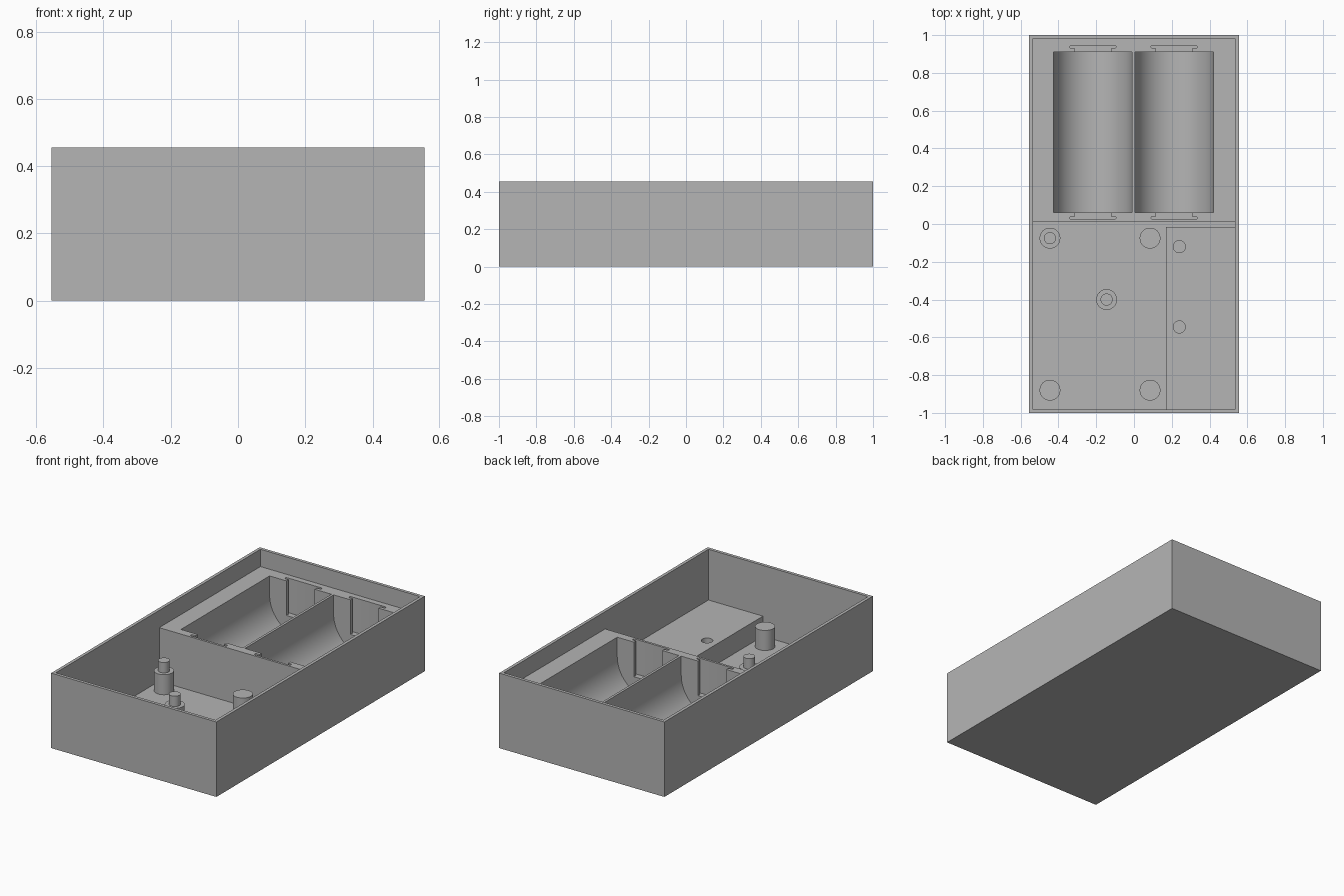
import bpy
import bmesh
from math import cos, sin, pi, radians
from mathutils import Vector

if "Cube" in bpy.data.objects:
    bpy.data.objects.remove(bpy.data.objects["Cube"], do_unlink=True)

GREY = (0.46, 0.46, 0.46, 1)
grey = bpy.data.materials.new("matte grey")
grey.use_nodes = True
grey.diffuse_color = GREY
grey.node_tree.nodes["Principled BSDF"].inputs["Base Color"].default_value = GREY

FLOOR, WALL, HEIGHT = 0.025, 0.027, 0.455
BLOCK_TOP, DECK_TOP, PIN_TOP = 0.35, 0.147, 0.21


def finish(name, bm):
    bmesh.ops.recalc_face_normals(bm, faces=bm.faces[:])
    mesh = bpy.data.meshes.new(name)
    bm.to_mesh(mesh)
    bm.free()
    mesh.materials.append(grey)
    obj = bpy.data.objects.new(name, mesh)
    bpy.context.collection.objects.link(obj)
    return obj


def prism(name, points, direction):
    """Extrude a closed outline of 3D points along a direction."""
    bm = bmesh.new()
    face = bm.faces.new([bm.verts.new(p) for p in points])
    result = bmesh.ops.extrude_face_region(bm, geom=[face], use_keep_orig=True)
    moved = [v for v in result["geom"] if isinstance(v, bmesh.types.BMVert)]
    bmesh.ops.translate(bm, verts=moved, vec=Vector(direction))
    return finish(name, bm)


def box(name, x0, x1, y0, y1, z0, z1):
    outline = [(x0, y0, z0), (x1, y0, z0), (x1, y1, z0), (x0, y1, z0)]
    return prism(name, outline, (0, 0, z1 - z0))


def cylinder(name, x, y, r, z0, z1, sides=40):
    ring = [(x + r * cos(2 * pi * i / sides), y + r * sin(2 * pi * i / sides), z0)
            for i in range(sides)]
    return smooth(prism(name, ring, (0, 0, z1 - z0)))


def activate(obj):
    bpy.ops.object.select_all(action="DESELECT")
    obj.select_set(True)
    bpy.context.view_layer.objects.active = obj


def smooth(obj):
    activate(obj)
    bpy.ops.object.shade_smooth_by_angle(angle=radians(30))
    return obj


def cut(obj, cutter):
    mod = obj.modifiers.new("cut", "BOOLEAN")
    mod.operation = "DIFFERENCE"
    mod.solver = "EXACT"
    mod.object = cutter
    activate(obj)
    bpy.ops.object.modifier_apply(modifier=mod.name)
    bpy.data.objects.remove(cutter, do_unlink=True)


# Open tray: a box whose top is inset and pushed down to the floor
case = box("case", -0.555, 0.555, -1, 1, 0, HEIGHT)
bm = bmesh.new()
bm.from_mesh(case.data)
top = max(bm.faces, key=lambda f: f.calc_center_median().z)
bmesh.ops.inset_region(bm, faces=[top], thickness=WALL)
well = bmesh.ops.extrude_face_region(bm, geom=[top])
bmesh.ops.translate(bm, vec=(0, 0, FLOOR - HEIGHT),
                    verts=[v for v in well["geom"] if isinstance(v, bmesh.types.BMVert)])
bmesh.ops.delete(bm, geom=[f for f in bm.faces if f == top], context="FACES")
bmesh.ops.recalc_face_normals(bm, faces=bm.faces[:])
bm.to_mesh(case.data)
bm.free()

# Battery block with two round-bottomed bays
block = box("battery_block", -0.54, 0.54, 0.01, 0.985, 0.01, BLOCK_TOP)
BAY_R, BAY_Z, BAY_Y0, BAY_Y1 = 0.2075, 0.235, 0.06, 0.91
SLOT_Z, SLOT_R = 0.14, 0.008
for cx in (-0.2175, 0.2125):
    arc = [(cx + BAY_R * cos(pi + pi * i / 40), BAY_Y0, BAY_Z + BAY_R * sin(pi + pi * i / 40))
           for i in range(41)]
    outline = arc + [(cx + BAY_R, BAY_Y0, 0.5), (cx - BAY_R, BAY_Y0, 0.5)]
    cut(block, prism("bay_cutter", outline, (0, BAY_Y1 - BAY_Y0, 0)))
    # T-shaped contact slots at both ends of the bay
    for end, out in ((BAY_Y0, -1), (BAY_Y1, 1)):
        y0, y1 = sorted((end - out * 0.02, end + out * 0.025))
        cut(block, box("neck_cutter", cx - 0.095, cx + 0.095, y0, y1, SLOT_Z, 0.5))
        slot_y = end + out * 0.028
        capsule = []
        for side in (1, -1):
            for i in range(9):
                a = -side * pi / 2 + side * pi * i / 8 if side > 0 else pi / 2 + pi * i / 8
                capsule.append((cx + side * 0.114 + SLOT_R * cos(a),
                                slot_y + SLOT_R * sin(a), SLOT_Z))
        cut(block, prism("slot_cutter", capsule, (0, 0, 0.4)))
smooth(block)

# Raised deck with two screw holes
deck = box("side_deck", 0.17, 0.54, -0.985, -0.015, 0.01, DECK_TOP)
for y in (-0.12, -0.545):
    cut(deck, cylinder("hole_cutter", 0.24, y, 0.032, 0.04, 0.3))
smooth(deck)

# Board standoffs, two of them with locating pins
posts = [(-0.445, -0.075, True), (0.085, -0.075, False), (-0.145, -0.4, True),
         (-0.445, -0.88, False), (0.085, -0.88, False)]
for n, (x, y, has_pin) in enumerate(posts, 1):
    cylinder(f"standoff_{n}", x, y, 0.055, 0.01, DECK_TOP)
    if has_pin:
        cylinder(f"locating_pin_{n}", x, y, 0.032, DECK_TOP - 0.01, PIN_TOP)
